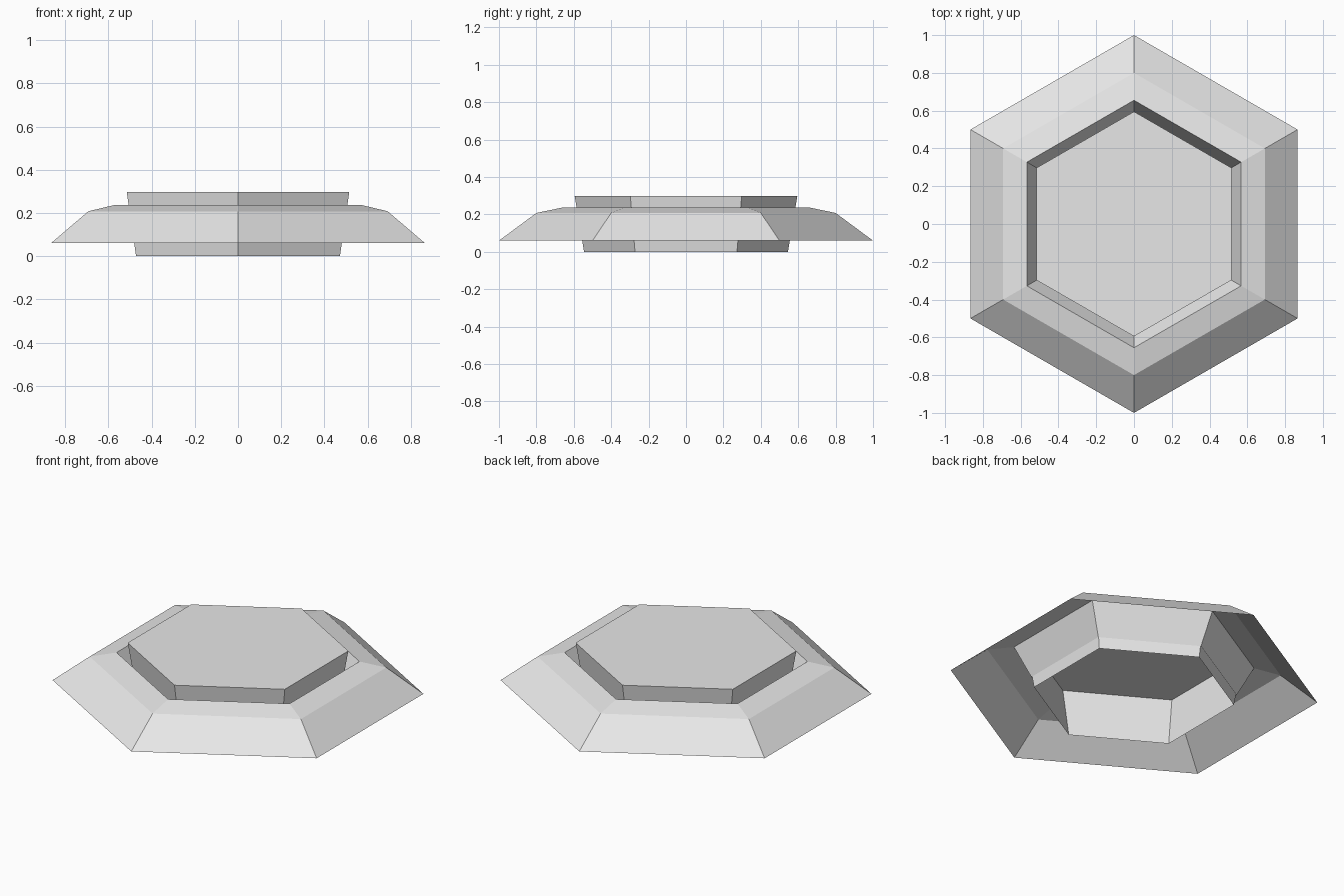
import bpy
import bmesh
import math

cube = bpy.data.objects.get("Cube")
if cube:
    bpy.data.objects.remove(cube, do_unlink=True)

# One plain grey for every part
grey = bpy.data.materials.new("light_grey")
grey.use_nodes = True
colour = (0.8, 0.8, 0.8, 1.0)
grey.diffuse_color = colour
grey.node_tree.nodes["Principled BSDF"].inputs["Base Color"].default_value = colour


def hex_shell(name, profile, cap=False):
    """Open hexagonal shell from (corner radius, height) pairs, corners at +/-y."""
    bm = bmesh.new()
    rings = []
    for radius, z in profile:
        angles = [math.radians(90 + 60 * i) for i in range(6)]
        rings.append([bm.verts.new((radius * math.cos(a), radius * math.sin(a), z))
                      for a in angles])
    for low, high in zip(rings, rings[1:]):
        for i in range(6):
            j = (i + 1) % 6
            bm.faces.new((low[i], low[j], high[j], high[i]))
    if cap:
        bm.faces.new(rings[-1])
    mesh = bpy.data.meshes.new(name)
    bm.to_mesh(mesh)
    bm.free()
    mesh.materials.append(grey)
    obj = bpy.data.objects.new(name, mesh)
    bpy.context.collection.objects.link(obj)
    return obj


# Sloped skirt, shallow shoulder, then the funnel dropping to the plug
hex_shell("outer_rim", [(1.0, 0.06), (0.80, 0.208), (0.655, 0.238), (0.56, 0.062)])

# Tapered cup, closed on top and open below
hex_shell("centre_plug", [(0.545, 0.0), (0.595, 0.298)], cap=True)
